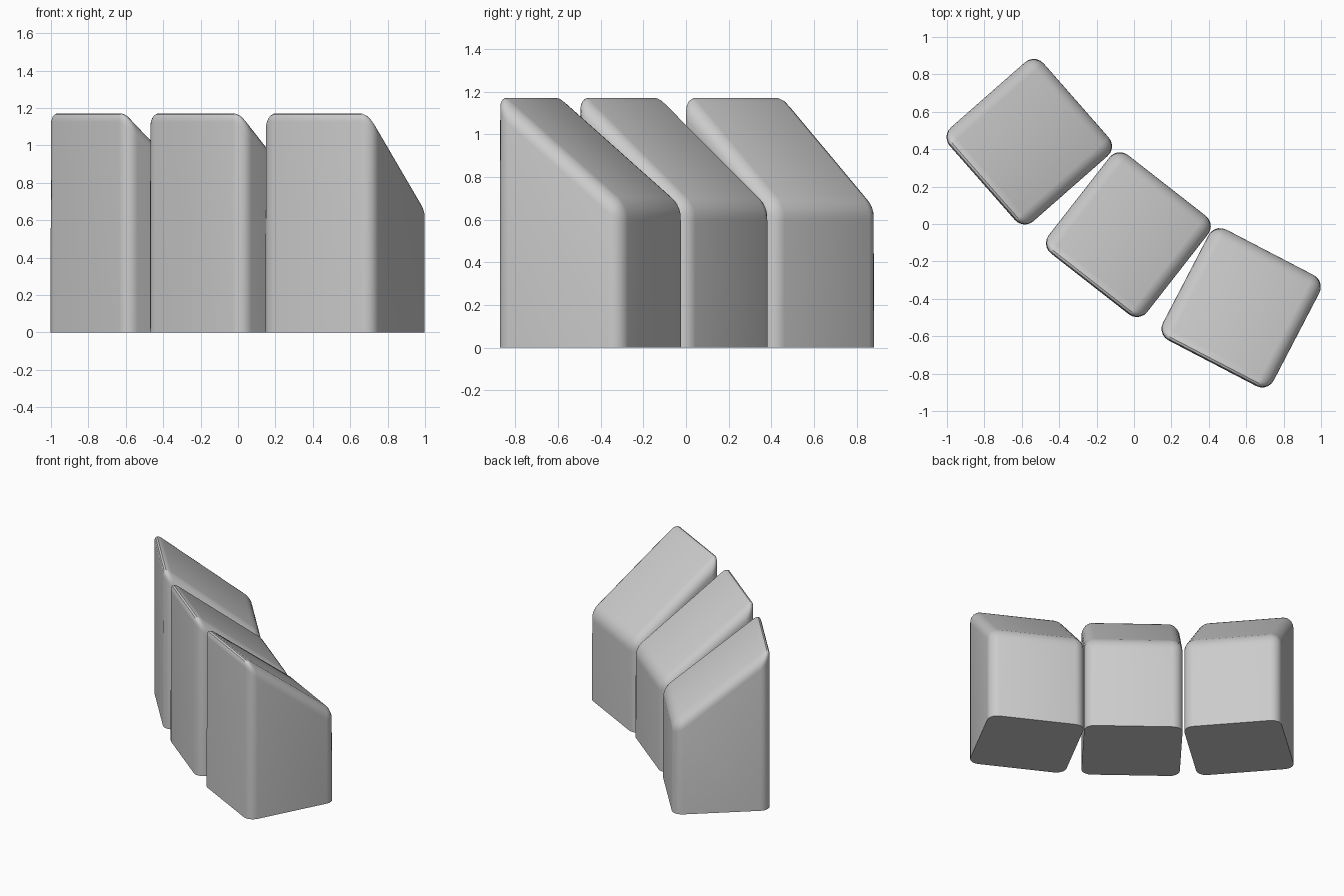
import bpy, bmesh
from math import radians

if "Cube" in bpy.data.objects:
    bpy.data.objects.remove(bpy.data.objects["Cube"])

SIDE, HIGH, LOW, BEVEL = 0.668, 1.196, 0.668, 0.07


def slanted_block(name, x, y, angle):
    """Square block with a sloping top, rounded everywhere except the base."""
    bm = bmesh.new()
    bmesh.ops.create_cube(bm, size=SIDE)
    for v in bm.verts:
        top = HIGH if v.co.y < 0 else LOW
        v.co.z = top if v.co.z > 0 else 0.0
    edges = [e for e in bm.edges if max(v.co.z for v in e.verts) > 0.01]
    bmesh.ops.bevel(bm, geom=edges, offset=BEVEL, offset_type='OFFSET',
                    segments=5, profile=0.5, affect='EDGES', clamp_overlap=True)
    bmesh.ops.recalc_face_normals(bm, faces=bm.faces)
    mesh = bpy.data.meshes.new(name)
    bm.to_mesh(mesh)
    bm.free()
    obj = bpy.data.objects.new(name, mesh)
    obj.location = (x, y, 0)
    obj.rotation_euler.z = radians(angle)
    bpy.context.collection.objects.link(obj)
    bpy.ops.object.select_all(action='DESELECT')
    obj.select_set(True)
    bpy.context.view_layer.objects.active = obj
    bpy.ops.object.shade_smooth_by_angle(angle=radians(35))


# Three blocks fanned along a gentle arc
slanted_block("left_block", -0.56, 0.44, -48.7)
slanted_block("middle_block", -0.03, -0.057, -38)
slanted_block("right_block", 0.573, -0.448, -27.5)
